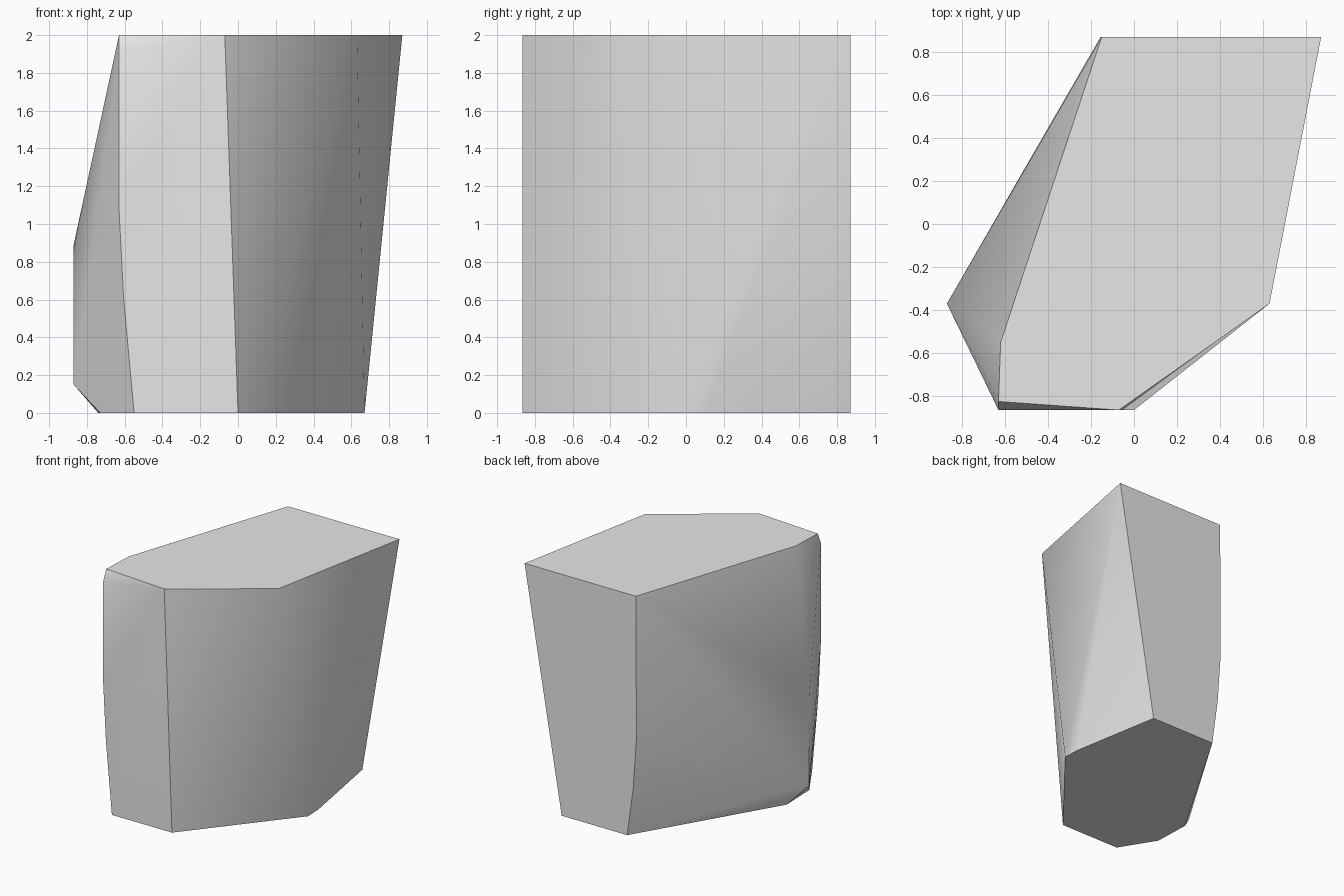
import bpy, bmesh, math

if "Cube" in bpy.data.objects:
    bpy.data.objects.remove(bpy.data.objects["Cube"], do_unlink=True)

# One flat stone colour
grey = bpy.data.materials.new("stone grey")
grey.use_nodes = True
colour = (0.8, 0.8, 0.8, 1.0)
grey.diffuse_color = colour
grey.node_tree.nodes["Principled BSDF"].inputs["Base Color"].default_value = colour

# Flat top outline (x, y)
top = [(-0.15, 0.87), (0.87, 0.87), (0.63, -0.37),
       (-0.07, -0.865), (-0.63, -0.825), (-0.62, -0.55)]

# Flat base outline (x, y)
base = [(0.0, -0.865), (0.67, -0.04), (0.665, 0.10), (0.53, 0.87),
        (-0.07, 0.87), (-0.74, -0.26), (-0.73, -0.57), (-0.55, -0.865)]

# Corners between top and base: front edge, side ridge, back edge
middle = [(-0.63, -0.865, 1.91), (-0.63, -0.865, 1.08), (-0.605, -0.865, 0.6),
          (-0.87, -0.37, 0.89), (-0.87, -0.37, 0.15),
          (-0.155, 0.87, 0.82), (-0.125, 0.87, 0.4)]

corners = [(x, y, 2.0) for x, y in top] + [(x, y, 0.0) for x, y in base] + middle

# Wrap the corners into one faceted stone
bm = bmesh.new()
for co in corners:
    bm.verts.new(co)
hull = bmesh.ops.convex_hull(bm, input=bm.verts[:])
loose = {v for v in hull["geom_interior"] + hull["geom_unused"]
         if isinstance(v, bmesh.types.BMVert)}
bmesh.ops.delete(bm, geom=list(loose), context="VERTS")
bmesh.ops.dissolve_limit(bm, angle_limit=math.radians(0.3),
                         verts=bm.verts[:], edges=bm.edges[:])
bmesh.ops.recalc_face_normals(bm, faces=bm.faces[:])

mesh = bpy.data.meshes.new("stone_block")
bm.to_mesh(mesh)
bm.free()
mesh.materials.append(grey)
stone = bpy.data.objects.new("stone_block", mesh)
bpy.context.collection.objects.link(stone)

# Soft shading across shallow facets, crisp on the main edges
bpy.ops.object.select_all(action="DESELECT")
stone.select_set(True)
bpy.context.view_layer.objects.active = stone
bpy.ops.object.shade_smooth_by_angle(angle=math.radians(30))
